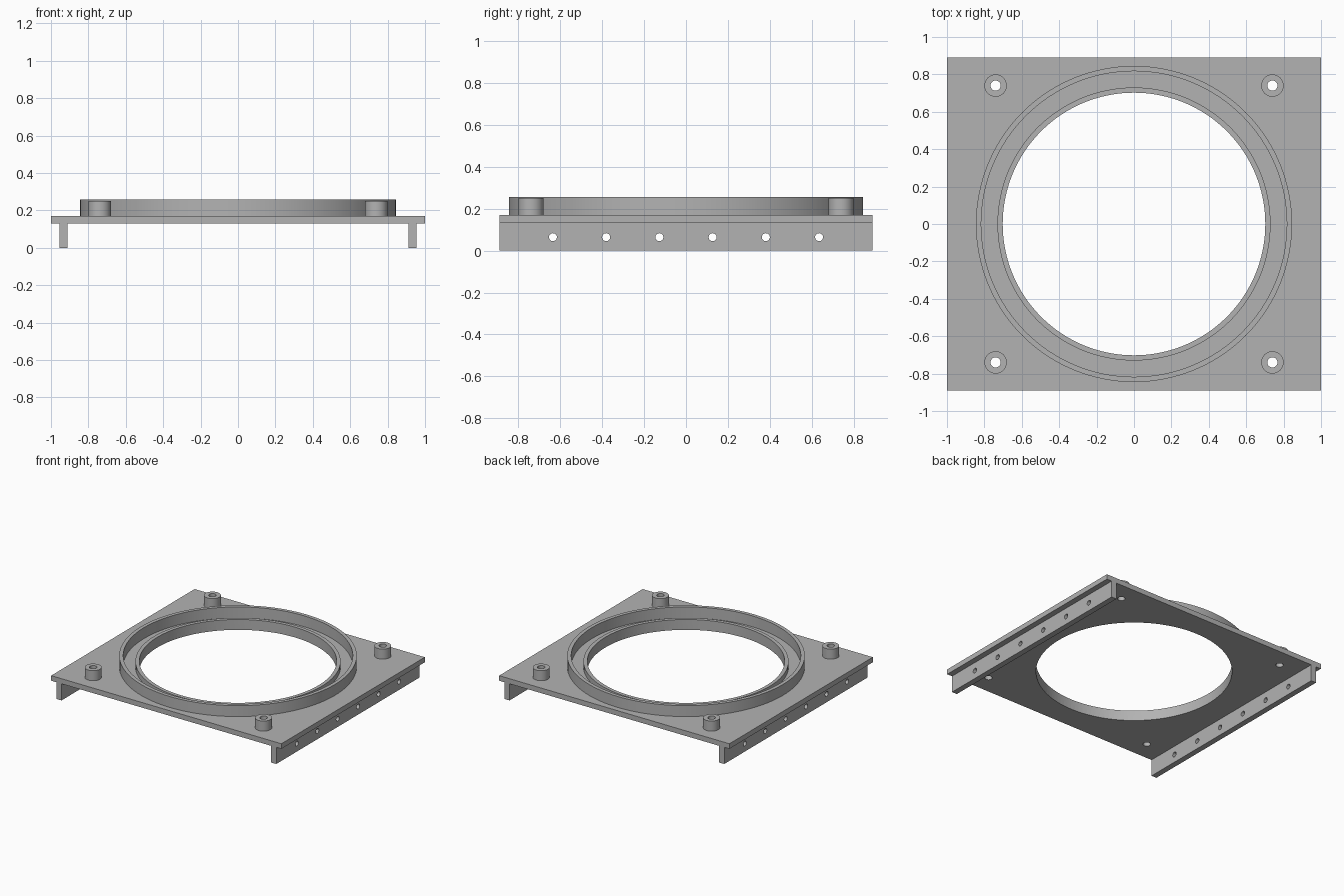
import bpy, math

if "Cube" in bpy.data.objects:
    bpy.data.objects.remove(bpy.data.objects["Cube"])

grey = bpy.data.materials.new("grey")
grey.diffuse_color = (0.45, 0.45, 0.45, 1)
grey.use_nodes = True
grey.node_tree.nodes["Principled BSDF"].inputs["Base Color"].default_value = grey.diffuse_color


def box(name, size, loc):
    bpy.ops.mesh.primitive_cube_add(size=1, location=loc)
    ob = bpy.context.object
    ob.name = name
    ob.scale = size
    bpy.ops.object.transform_apply(location=False, rotation=False)
    ob.data.materials.append(grey)
    return ob


def tube(name, outer, inner, z0, z1, loc=(0, 0), n=128):
    """Closed ring with a rectangular cross-section."""
    profile = [(inner, z0), (outer, z0), (outer, z1), (inner, z1)]
    verts = [(r * math.cos(2 * math.pi * i / n), r * math.sin(2 * math.pi * i / n), z)
             for i in range(n) for r, z in profile]
    faces = [(i * 4 + k, (i + 1) % n * 4 + k, (i + 1) % n * 4 + (k + 1) % 4, i * 4 + (k + 1) % 4)
             for i in range(n) for k in range(4)]
    me = bpy.data.meshes.new(name)
    me.from_pydata(verts, [], [f[::-1] for f in faces])
    me.materials.append(grey)
    ob = bpy.data.objects.new(name, me)
    ob.location = (loc[0], loc[1], 0)
    bpy.context.collection.objects.link(ob)
    # consistent outward normals
    bpy.ops.object.select_all(action='DESELECT')
    ob.select_set(True)
    bpy.context.view_layer.objects.active = ob
    bpy.ops.object.mode_set(mode='EDIT')
    bpy.ops.mesh.select_all(action='SELECT')
    bpy.ops.mesh.normals_make_consistent(inside=False)
    bpy.ops.object.mode_set(mode='OBJECT')
    bpy.ops.object.shade_smooth_by_angle(angle=math.radians(30))
    return ob


def drill(ob, radius, loc, rot=(0, 0, 0), n=32):
    """Cut a round hole through the object."""
    bpy.ops.mesh.primitive_cylinder_add(vertices=n, radius=radius, depth=0.3,
                                        location=loc, rotation=rot)
    cutter = bpy.context.object
    cutter.hide_render = True
    mod = ob.modifiers.new("hole", 'BOOLEAN')
    mod.operation = 'DIFFERENCE'
    mod.solver = 'EXACT'
    mod.object = cutter
    bpy.context.view_layer.objects.active = ob
    bpy.ops.object.modifier_apply(modifier=mod.name)
    bpy.data.objects.remove(cutter)


TOP, UNDER = 0.171, 0.131
corners = [(x, y) for x in (-0.74, 0.74) for y in (-0.74, 0.74)]

# Base plate with the large opening and four screw holes
plate = box("base_plate", (2, 1.78, TOP - UNDER), (0, 0, (TOP + UNDER) / 2))
drill(plate, 0.702, (0, 0, 0.15), n=128)
for x, y in corners:
    drill(plate, 0.027, (x, y, 0.15))

# Outer collar and low inner lip
tube("outer_collar", 0.845, 0.817, TOP, 0.257)
tube("inner_lip", 0.73, 0.702, TOP, 0.212)

# Screw bosses
for x, y in corners:
    tube("screw_boss", 0.06, 0.027, TOP, 0.25, (x, y), n=32)

# Side rails with six cross holes each
for s in (-1, 1):
    rail = box("side_rail", (0.045, 1.78, UNDER), (s * 0.933, 0, UNDER / 2))
    for i in range(6):
        drill(rail, 0.019, (s * 0.933, -0.635 + 0.254 * i, 0.064), (0, math.pi / 2, 0))
